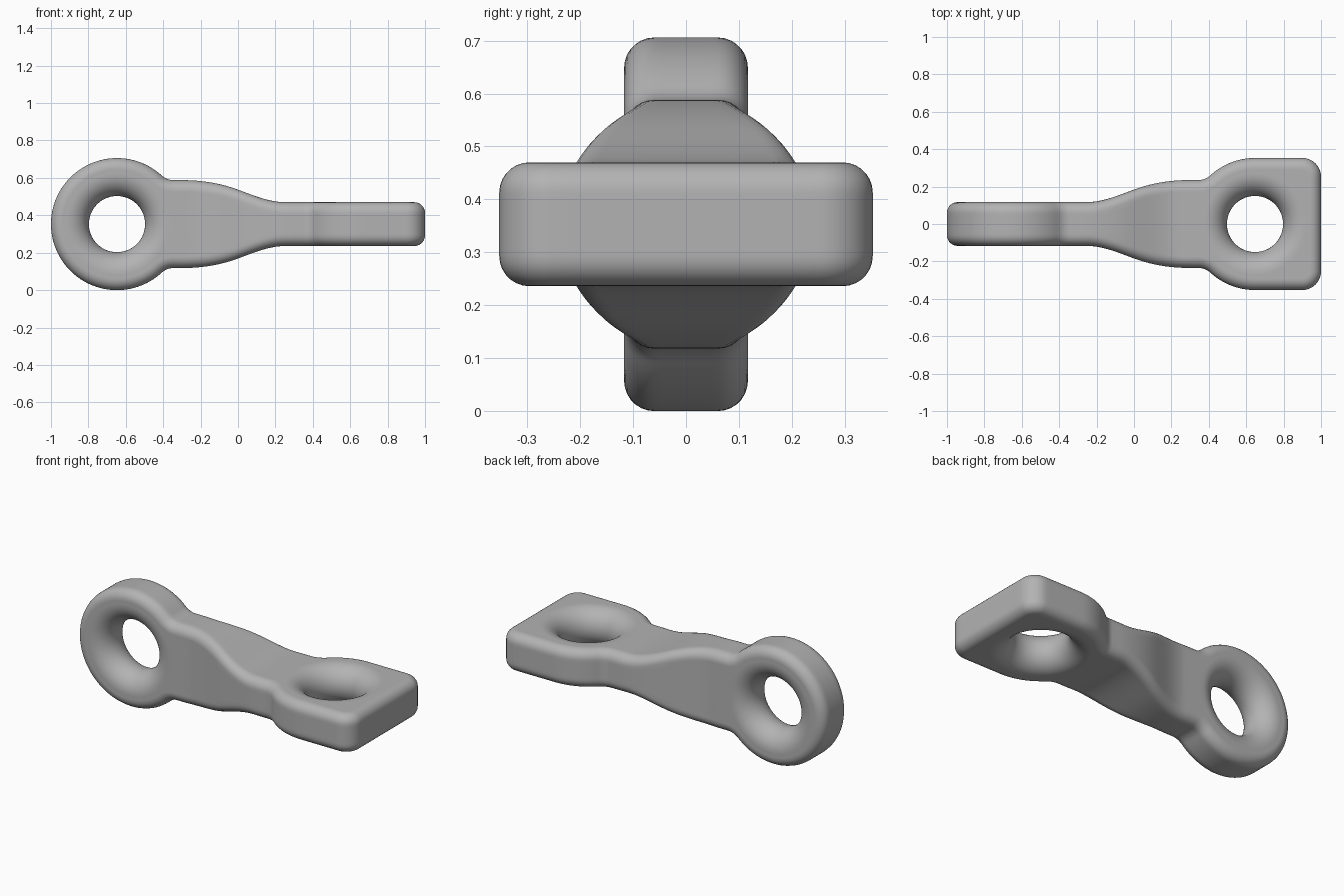
import bpy, bmesh
from math import sin, cos, pi, radians, atan2, hypot

cube = bpy.data.objects.get("Cube")
if cube:
    bpy.data.objects.remove(cube)

R = 0.353        # outer radius of each eye
CX = R - 1       # eye centre along the bar
HALF = 0.117     # half thickness of each eye
HOLE = 0.15      # narrowest hole radius
EDGE = 0.057     # edge rounding
MID = 0.184      # half width of the square waist
SLOPE = 0.37     # taper at the waist
ARC, WALL, SPOKE = 7, 8, 16


def hermite(start, end, length, slope, u):
    blend = 3 * u * u - 2 * u ** 3
    return start + (end - start) * blend + (u ** 3 - u * u) * length * slope


def thickness(x):
    return HALF if x < -0.25 else hermite(HALF, MID, 0.25, SLOPE, 1 + x / 0.25)


def height(x):
    return hermite(0.235, MID, 0.3, -SLOPE, 1 + x / 0.3)


def arc(cx, cy, radius, a0, a1, n):
    angles = [radians(a0 + (a1 - a0) * i / n) for i in range(n + 1)]
    return [(cx + radius * cos(a), cy + radius * sin(a)) for a in angles]


def line(p, q, n):
    return [(p[0] + (q[0] - p[0]) * i / n, p[1] + (q[1] - p[1]) * i / n) for i in range(1, n)]


def outline(square):
    """Edge of one half, from the waist round the eye and back."""
    pts = [(-0.3 * i / 14, height(-0.3 * i / 14)) for i in range(15)]
    # Concave neck fillet
    a, b = (-0.345, 0.235), (-0.381, 0.235)
    c = arc(CX, 0, R, 48, 48, 1)[0]
    for i in range(10):
        t = i / 10
        pts.append(tuple((1 - t) ** 2 * a[k] + 2 * t * (1 - t) * b[k] + t * t * c[k] for k in (0, 1)))
    if square:
        corner = arc(-0.9, R - 0.1, 0.1, 90, 180, 10)
        pts += arc(CX, 0, R, 48, 90, 14)
        pts += line(pts[-1], corner[0], 8) + corner + line(corner[-1], (-1, 0), 8) + [(-1, 0)]
    else:
        pts += arc(CX, 0, R, 48, 180, 44)
    return pts + [(x, -y) for x, y in reversed(pts[:-1])]


def inset(pts, d):
    out = []
    for i, (x, y) in enumerate(pts):
        if x > -0.3:                      # straight in across the bar
            out.append((x, y - d if y > 0 else y + d))
            continue
        p, q = pts[i - 1], pts[i + 1]
        dx, dy = q[0] - p[0], q[1] - p[1]
        n = hypot(dx, dy)
        out.append((x - dy / n * d, y + dx / n * d))
    return out


def add_grid(bm, rows, closed):
    verts = [[bm.verts.new(p) for p in row] for row in rows]
    for r0, r1 in zip(verts, verts[1:]):
        n = len(r0)
        for i in range(n if closed else n - 1):
            j = (i + 1) % n
            bm.faces.new((r0[i], r0[j], r1[j], r1[i]))


def add_half(bm, square, place):
    pts = outline(square)
    quarter = [pi / 2 * i / ARC for i in range(ARC + 1)]

    # Rounded rim: front edge, side wall, back edge
    def rim(a, side):
        return [(x, y, side * (thickness(x) - EDGE * (1 - sin(a))))
                for x, y in inset(pts, EDGE * (1 - cos(a)))]
    front = [rim(a, 1) for a in reversed(quarter)]
    back = [rim(a, -1) for a in quarter]
    wall = [[(p[0], p[1], p[2] + (q[2] - p[2]) * k / WALL) for p, q in zip(front[-1], back[0])]
            for k in range(1, WALL)]
    add_grid(bm, [[place(*p) for p in row] for row in front + wall + back], False)

    # Broad faces, spoked from the rim to the mouth of the hole
    loop = inset(pts, EDGE)
    loop += line(loop[-1], loop[0], WALL)
    angles = [atan2(y, x - CX) for x, y in loop]
    mouth = [(CX + (HOLE + HALF) * cos(a), (HOLE + HALF) * sin(a)) for a in angles]
    for side in (1, -1):
        rows = []
        for k in range(SPOKE + 1):
            t = k / SPOKE
            flat = [(p[0] + (q[0] - p[0]) * t, p[1] + (q[1] - p[1]) * t) for p, q in zip(loop, mouth)]
            rows.append([place(x, y, side * thickness(x)) for x, y in flat])
        add_grid(bm, rows, True)

    # Flared hole
    rows = []
    for k in range(25):
        b = pi / 2 - pi * k / 24
        r = HOLE + HALF * (1 - cos(b))
        rows.append([place(CX + r * cos(a), r * sin(a), HALF * sin(b)) for a in angles])
    add_grid(bm, rows, True)


# Two halves, the second turned a quarter about the bar
bm = bmesh.new()
add_half(bm, False, lambda u, v, w: (u, w, v + R))
add_half(bm, True, lambda u, v, w: (-u, v, w + R))
bmesh.ops.remove_doubles(bm, verts=bm.verts, dist=0.0003)
bmesh.ops.recalc_face_normals(bm, faces=bm.faces)
mesh = bpy.data.meshes.new("twisted_link")
bm.to_mesh(mesh)
bm.free()

# Plain grey metal
grey = bpy.data.materials.new("grey")
grey.use_nodes = True
colour = (0.45, 0.45, 0.45, 1)
grey.diffuse_color = colour
grey.node_tree.nodes["Principled BSDF"].inputs["Base Color"].default_value = colour
mesh.materials.append(grey)

link = bpy.data.objects.new("twisted_link", mesh)
bpy.context.collection.objects.link(link)
bpy.context.view_layer.objects.active = link
link.select_set(True)
bpy.ops.object.shade_smooth_by_angle(angle=radians(40))
